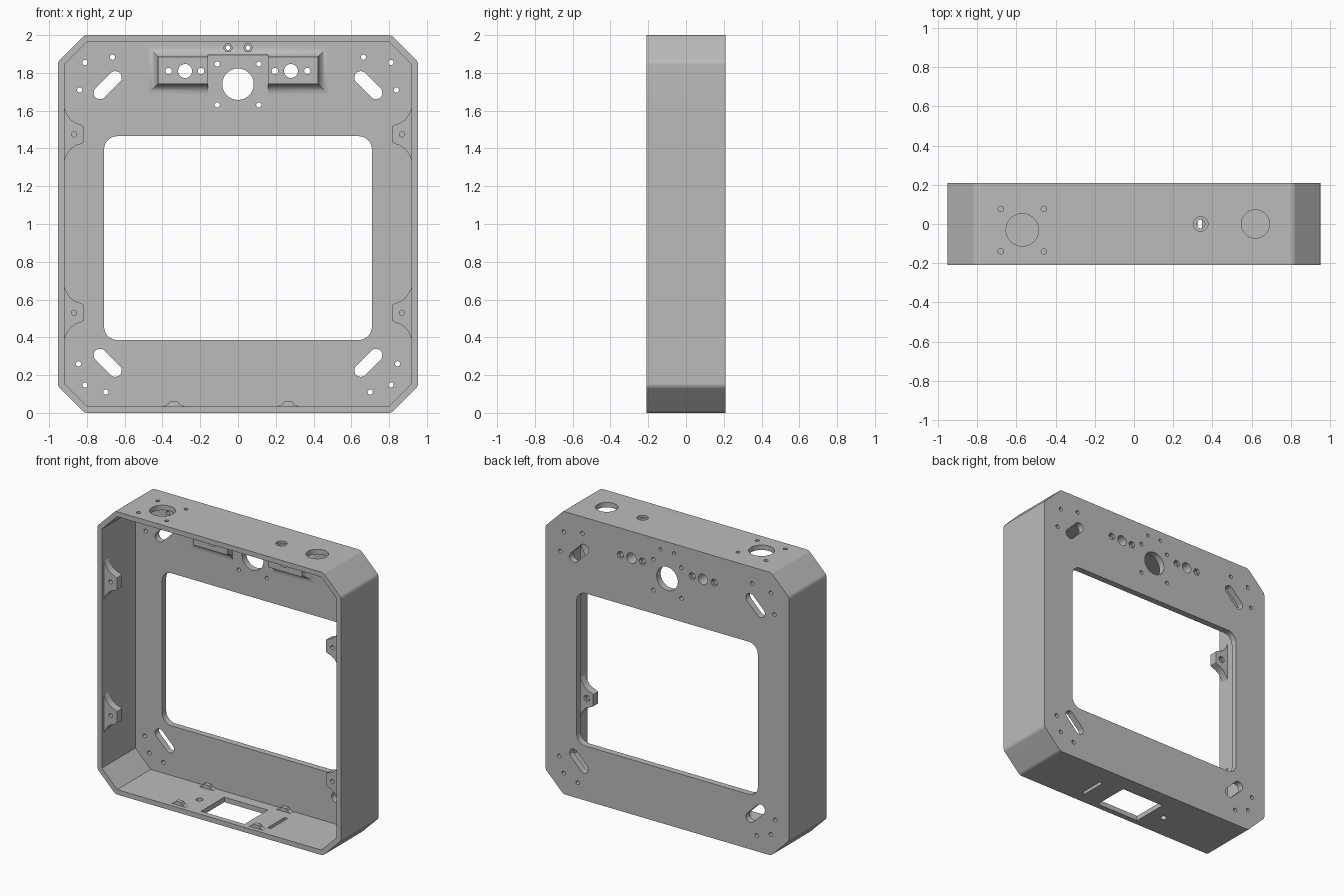
import bpy, bmesh
from math import sin, cos, pi, radians
from mathutils import Vector

if "Cube" in bpy.data.objects:
    bpy.data.objects.remove(bpy.data.objects["Cube"])

W, H, D = 0.953, 2.0, 0.21      # half width, height, half depth
WALL, CUT = 0.035, 0.14         # wall thickness, corner chamfer
PLATE = 0.165                   # inner face of the back plate

grey = bpy.data.materials.new("housing grey")
grey.use_nodes = True
grey.diffuse_color = (0.5, 0.5, 0.5, 1)
grey.node_tree.nodes["Principled BSDF"].inputs["Base Color"].default_value = (0.5, 0.5, 0.5, 1)


# Outline helpers, all returning 2D points
def arc(cx, cy, r, a0, a1, n):
    return [(cx + r * cos(radians(a0 + (a1 - a0) * i / n)),
             cy + r * sin(radians(a0 + (a1 - a0) * i / n))) for i in range(n + 1)]


def circle(cx, cy, r, n=32):
    return arc(cx, cy, r, 0, 360, n)[:-1]


def rect(x0, x1, y0, y1):
    return [(x0, y0), (x1, y0), (x1, y1), (x0, y1)]


def round_rect(x0, x1, y0, y1, r):
    return (arc(x1 - r, y1 - r, r, 0, 90, 8) + arc(x0 + r, y1 - r, r, 90, 180, 8)
            + arc(x0 + r, y0 + r, r, 180, 270, 8) + arc(x1 - r, y0 + r, r, 270, 360, 8))


def slot(cx, cy, half, r, angle):
    dx, dy = half * cos(radians(angle)), half * sin(radians(angle))
    return (arc(cx + dx, cy + dy, r, angle - 90, angle + 90, 12)
            + arc(cx - dx, cy - dy, r, angle + 90, angle + 270, 12))


def octagon(inset):
    w, z0, z1 = W - inset, inset, H - inset
    c = CUT - inset * 0.586
    return [(w - c, z0), (w, z0 + c), (w, z1 - c), (w - c, z1),
            (c - w, z1), (-w, z1 - c), (-w, z0 + c), (c - w, z0)]


def prism(bm, pts, lo, hi, axis="y"):
    def place(p, d):
        return (p[0], d, p[1]) if axis == "y" else (p[0], p[1], d)
    a = [bm.verts.new(place(p, lo)) for p in pts]
    b = [bm.verts.new(place(p, hi)) for p in pts]
    bm.faces.new(a)
    bm.faces.new(b[::-1])
    for i in range(len(pts)):
        j = (i + 1) % len(pts)
        bm.faces.new((a[j], a[i], b[i], b[j]))


def finish(bm, name):
    bmesh.ops.recalc_face_normals(bm, faces=bm.faces)
    me = bpy.data.meshes.new(name)
    bm.to_mesh(me)
    bm.free()
    me.materials.append(grey)
    ob = bpy.data.objects.new(name, me)
    bpy.context.collection.objects.link(ob)
    return ob


def make(name, prisms):
    bm = bmesh.new()
    for args in prisms:
        prism(bm, *args)
    return finish(bm, name)


def carve(ob, cutters):
    bpy.context.view_layer.objects.active = ob
    for c in cutters:
        m = ob.modifiers.new("cut", "BOOLEAN")
        m.operation, m.solver, m.object = "DIFFERENCE", "EXACT", c
        bpy.ops.object.modifier_apply(modifier=m.name)


def smooth(ob):
    bpy.ops.object.select_all(action="DESELECT")
    ob.select_set(True)
    bpy.context.view_layer.objects.active = ob
    bpy.ops.object.shade_smooth_by_angle(angle=radians(32))
    m = ob.modifiers.new("even shading", "WEIGHTED_NORMAL")
    m.keep_sharp = True


# Holes through the back plate
back = [(round_rect(-0.709, 0.709, 0.386, 1.465, 0.07),), (circle(0, 1.74, 0.083, 48),)]
recess = []
for s in (-1, 1):
    back.append((slot(s * 0.69, 1.735, 0.057, 0.034, -45 * s),))
    back.append((slot(s * 0.69, 0.265, 0.057, 0.034, 45 * s),))
    for x, z in ((0.664, 1.883), (0.81, 1.855), (0.838, 1.71),
                 (0.845, 0.26), (0.81, 0.148), (0.70, 0.11),
                 (0.11, 1.63), (0.11, 1.847)):
        back.append((circle(s * x, z, 0.014, 16),))
    back.append((circle(s * 0.28, 1.81, 0.037),))
    for x in (0.195, 0.367):
        back.append((circle(s * x, 1.81, 0.017, 16),))
        recess.append((circle(s * x, 1.81, 0.026, 6), 0.19, 0.3))
    back.append((circle(s * 0.053, 1.933, 0.012, 16),))
    recess.append((circle(s * 0.053, 1.933, 0.023, 6), 0.1, 0.185))
holes = [(p[0], 0.05, 0.3) for p in back]

# Holes through the top and bottom walls
top = [circle(-0.57, -0.03, 0.083, 48), circle(0.62, 0, 0.072, 48), circle(0.34, 0, 0.022)]
top += [circle(x, y, 0.014, 16) for x in (-0.68, -0.46) for y in (-0.14, 0.077)]
bottom = [rect(-0.17, 0.17, -0.17, 0.09), rect(0.323, 0.347, -0.13, 0.06),
          circle(-0.28, -0.03, 0.022)]
holes += [(p, 1.9, 2.1, "z") for p in top] + [(p, -0.1, 0.1, "z") for p in bottom]
recess.append((circle(0.34, 0, 0.037), 1.985, 2.1, "z"))

hole_cutter = make("hole_cutter", holes)
recess_cutter = make("recess_cutter", recess)
cavity_cutter = make("cavity_cutter", [(octagon(WALL), -0.4, PLATE)])
pocket_cutter = make("pocket_cutter", [(rect(-0.16, 0.16, 1.4, 1.895), -0.1, 0.3)])

# Housing: chamfered box with softened long edges, open at the front
bm = bmesh.new()
prism(bm, octagon(0), -D, D)
long_edges = [e for e in bm.edges if abs(e.verts[0].co.y - e.verts[1].co.y) > D]
bmesh.ops.bevel(bm, geom=long_edges, offset=0.015, segments=3, affect="EDGES", profile=0.5)
housing = finish(bm, "housing")
carve(housing, [cavity_cutter, hole_cutter, recess_cutter])
smooth(housing)

# Sensor mount: raised bar with a concave flared foot, split by a pocket
bm = bmesh.new()
R, rings = 0.055, []
profile = [(R, PLATE + 0.01)] + [(R * (1 - sin(a)), PLATE - R * (1 - cos(a)))
                                 for a in [i * pi / 16 for i in range(9)]]
for off, y in profile:
    pts = rect(-0.424 - off, 0.424 + off, 1.742 - off, 1.885 + off)
    rings.append([bm.verts.new((x, y, z)) for x, z in pts])
for a, b in zip(rings, rings[1:]):
    for i in range(4):
        j = (i + 1) % 4
        bm.faces.new((a[i], a[j], b[j], b[i]))
bm.faces.new(rings[0])
bm.faces.new(rings[-1])
mount = finish(bm, "sensor_mount")
carve(mount, [pocket_cutter, hole_cutter, recess_cutter])
smooth(mount)

# Side fixing tabs with a screw hole and nut recess
half = [(0.93, 0.142), (0.918, 0.135), (0.905, 0.105), (0.885, 0.078),
        (0.86, 0.06), (0.832, 0.051), (0.818, 0.042)]
flare = half + [(x, -z) for x, z in reversed(half)]
for side, s in (("left", 1), ("right", -1)):
    for level, z0 in (("upper", 1.475), ("lower", 0.53)):
        tab = make(f"{level}_{side}_tab", [([(s * x, z0 + z) for x, z in flare], -0.185, -0.13)])
        screw = make("screw_cutter", [(circle(s * 0.868, z0, 0.014, 16), -0.3, 0)])
        nut = make("nut_cutter", [(circle(s * 0.868, z0, 0.025, 6), -0.15, 0)])
        carve(tab, [screw, nut])
        smooth(tab)
        for c in (screw, nut):
            bpy.data.objects.remove(c)

# Small clips on the floor, front and rear
bump = [(-0.06, 0.03), (-0.055, 0.036), (-0.03, 0.045), (-0.022, 0.06),
        (0.022, 0.06), (0.03, 0.045), (0.055, 0.036), (0.06, 0.03)]
for row, y in (("front", -0.18), ("rear", 0.13)):
    for side, x0 in (("left", 0.265), ("right", -0.34)):
        make(f"{row}_{side}_floor_clip", [([(x0 + x, z) for x, z in bump], y, y + 0.03)])

for c in (hole_cutter, recess_cutter, cavity_cutter, pocket_cutter):
    bpy.data.objects.remove(c)
